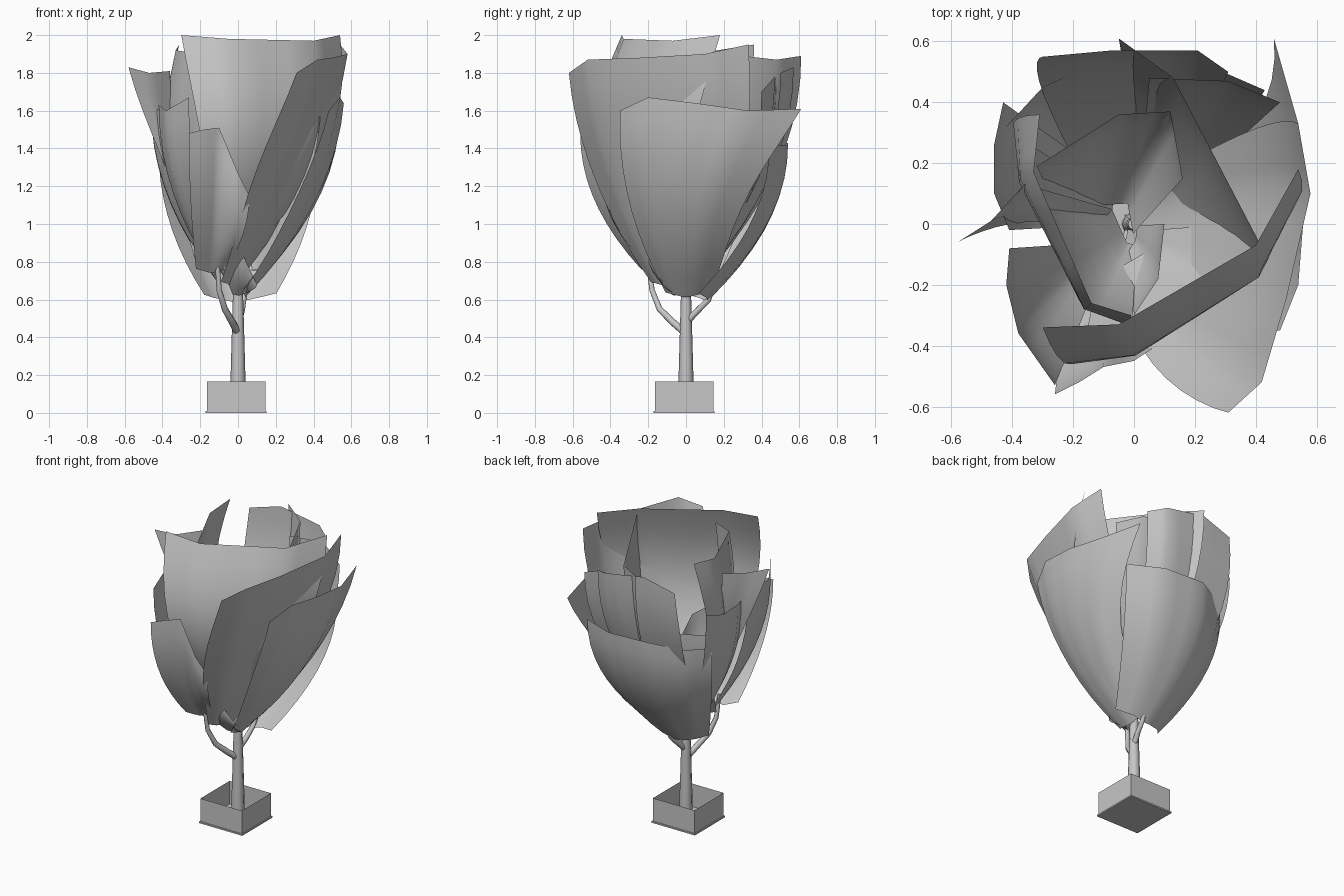
import bpy
import bmesh
from math import pi, sin
from mathutils import Vector

default_cube = bpy.data.objects.get("Cube")
if default_cube:
    bpy.data.objects.remove(default_cube, do_unlink=True)

grey = bpy.data.materials.new("plain_grey")
grey.use_nodes = True
grey.diffuse_color = (0.57, 0.57, 0.57, 1)
grey.node_tree.nodes["Principled BSDF"].inputs["Base Color"].default_value = grey.diffuse_color

STRAIGHT = ((0, 0), (0, 0))


def link(name, data):
    data.materials.append(grey)
    obj = bpy.data.objects.new(name, data)
    bpy.context.scene.collection.objects.link(obj)
    return obj


def finish(name, bm, smooth):
    mesh = bpy.data.meshes.new(name)
    bm.to_mesh(mesh)
    bm.free()
    for poly in mesh.polygons:
        poly.use_smooth = smooth
    return link(name, mesh)


def divide(points, steps):
    """Split every straight stretch of a rim into equal steps."""
    pts = [Vector(p) for p in points]
    path = [a.lerp(b, i / steps) for a, b in zip(pts, pts[1:]) for i in range(steps)]
    return path + [pts[-1]]


def leaf_sheet(name, rim, foot, narrow=0.27, bends=STRAIGHT, rows=9):
    """Curved sheet that opens from a narrow foot up to its angular rim.
    The bends push the middle of its first and last edge sideways."""
    rim = divide(rim, 3)
    foot = Vector(foot)
    centre = sum(rim, Vector()) / len(rim)
    first, last = (Vector((*b, 0)) for b in bends)
    bm = bmesh.new()
    grid = []
    for row in range(rows + 1):
        t = row / rows
        spread = 1 - (1 - t) ** 2.05
        line = []
        for i, top in enumerate(rim):
            start = foot + (top - centre) * narrow
            # the foot dips in the middle like the tip of a petal
            start.z = foot.z + 0.25 * (top - centre).xy.length * narrow
            point = start.lerp(top, spread)
            point.z = start.z + (top.z - start.z) * t
            bend = first.lerp(last, i / (len(rim) - 1))
            line.append(bm.verts.new(point + bend * sin(pi * t)))
        grid.append(line)
    for low, high in zip(grid, grid[1:]):
        for i in range(len(rim) - 1):
            bm.faces.new((low[i], low[i + 1], high[i + 1], high[i]))
    bmesh.ops.recalc_face_normals(bm, faces=bm.faces)
    # turn the sheet so that its face points away from the trunk
    away = Vector((centre.x, centre.y, 0))
    if sum(f.normal.dot(away) for f in bm.faces) < 0:
        bmesh.ops.reverse_faces(bm, faces=bm.faces)
    return finish(name, bm, True)


def limb(name, points, radii):
    """Tapered round limb."""
    curve = bpy.data.curves.new(name, "CURVE")
    curve.dimensions = "3D"
    curve.bevel_depth = 1
    curve.bevel_resolution = 2
    curve.use_fill_caps = True
    spline = curve.splines.new("POLY")
    spline.points.add(len(points) - 1)
    for knot, place, radius in zip(spline.points, points, radii):
        knot.co = (*place, 1)
        knot.radius = radius
    spline.use_smooth = True
    return link(name, curve)


def box(name, half, low, high, open_top):
    bm = bmesh.new()
    bmesh.ops.create_cube(bm, size=1)
    for v in bm.verts:
        v.co = (v.co.x * 2 * half - 0.01, v.co.y * 2 * half - 0.01,
                low + (v.co.z + 0.5) * (high - low))
    if open_top:
        lid = [f for f in bm.faces if f.normal.z > 0.5]
        bmesh.ops.delete(bm, geom=lid, context="FACES_ONLY")
    return finish(name, bm, False)


# Planter
box("planter_walls", 0.155, 0.008, 0.165, True)
box("planter_base", 0.162, 0, 0.01, False)

# Trunk and branches
limb("trunk", [(0, 0, 0), (0, 0, 0.2), (0, 0, 0.45), (0, 0, 0.66), (0, 0, 0.74)],
     [0.042, 0.039, 0.032, 0.026, 0.02])
limb("front_branch", [(0, 0, 0.42), (-0.03, -0.07, 0.48), (-0.07, -0.14, 0.55),
                      (-0.1, -0.18, 0.65), (-0.11, -0.2, 0.8)],
     [0.02, 0.019, 0.017, 0.015, 0.012])
limb("back_branch", [(0, 0, 0.48), (0.02, 0.06, 0.54), (0.03, 0.12, 0.6), (0.04, 0.15, 0.68)],
     [0.02, 0.017, 0.015, 0.012])

# Outer foliage sheets
leaf_sheet("front_left_sheet",
           [(0.31, -0.62, 1.8), (0.42, -0.52, 1.87), (0.5, -0.25, 1.88),
            (0.58, 0.1, 1.9), (0.54, 0.33, 1.95)],
           (-0.04, -0.06, 0.66), 0.3, ((-0.13, 0.03), (-0.03, 0.03)))
leaf_sheet("left_sheet",
           [(0.48, -0.35, 1.6), (0.54, -0.2, 1.67), (0.56, 0.05, 1.64),
            (0.54, 0.33, 1.6), (0.46, 0.61, 1.61)],
           (0.03, 0, 0.61), 0.25, ((-0.07, -0.01), (0.02, -0.18)))
leaf_sheet("front_right_sheet",
           [(-0.41, -0.08, 1.6), (-0.42, -0.2, 1.63), (-0.38, -0.36, 1.6), (-0.26, -0.53, 1.67)],
           (-0.15, -0.12, 0.78))
leaf_sheet("front_low_sheet",
           [(-0.26, -0.56, 1.48), (-0.18, -0.52, 1.5), (-0.1, -0.47, 1.51),
            (0, -0.45, 1.27), (0.06, -0.41, 1.15)],
           (-0.14, -0.2, 0.74), 0.5)
leaf_sheet("right_sheet",
           [(-0.58, -0.06, 1.83), (-0.47, 0.01, 1.8), (-0.36, 0.13, 1.81)],
           (-0.1, 0.02, 0.75), 0.27, ((0.09, 0.05), (0, 0)))
leaf_sheet("right_low_sheet",
           [(-0.41, -0.02, 1.6), (-0.46, 0.1, 1.62), (-0.46, 0.26, 1.61), (-0.43, 0.4, 1.65)],
           (-0.11, 0.08, 0.7), 0.4)
leaf_sheet("back_sheet",
           [(-0.3, 0.55, 1.82), (-0.08, 0.57, 1.88), (0.21, 0.57, 1.83), (0.31, 0.5, 1.8)],
           (0, 0.12, 0.75), 0.45, ((-0.04, 0), (0, 0)))
leaf_sheet("back_left_sheet",
           [(0.05, 0.48, 1.75), (0.31, 0.47, 1.78), (0.48, 0.4, 1.7)],
           (0.08, 0.1, 0.75))
leaf_sheet("back_low_sheet",
           [(-0.42, 0.32, 1.39), (-0.3, 0.45, 1.4), (-0.1, 0.54, 1.43),
            (0.2, 0.54, 1.42), (0.43, 0.44, 1.41)],
           (-0.01, 0.08, 0.58), 0.45)

# Tall inner sheets that curl in at the rim
leaf_sheet("inner_front_sheet",
           [(-0.3, -0.34, 2), (-0.05, -0.33, 1.98), (0.4, -0.07, 1.97), (0.54, 0.18, 2)],
           (0, -0.1, 0.85), 0.25, ((0.06, -0.16), (0.05, -0.1)))
leaf_sheet("inner_left_sheet",
           [(-0.05, 0.61, 1.89), (0.13, 0.48, 1.87), (0.41, -0.06, 1.93)],
           (0.08, 0.08, 0.75), 0.25, ((0, 0), (0.06, -0.09)))
leaf_sheet("inner_right_sheet",
           [(-0.31, 0.36, 1.95), (-0.33, 0.17, 1.92), (-0.14, -0.26, 1.89), (-0.01, -0.3, 1.9)],
           (-0.04, 0, 0.7), 0.25, ((-0.13, 0), (0, -0.07)))
leaf_sheet("inner_back_sheet",
           [(-0.32, 0.19, 1.4), (-0.05, 0.36, 1.42), (0.12, 0.37, 1.4), (0.16, 0.15, 1.3)],
           (-0.08, 0.03, 0.75), 0.45)

# Small leaves near the top of the trunk
leaf_sheet("small_inner_leaf",
           [(0, -0.3, 1.35), (0.08, -0.18, 1.3), (0.1, 0, 1.1)], (0, -0.05, 0.75))
leaf_sheet("small_front_leaf",
           [(-0.1, -0.25, 0.97), (0.02, -0.2, 0.85), (0.1, -0.12, 0.68)], (0, -0.06, 0.62))
